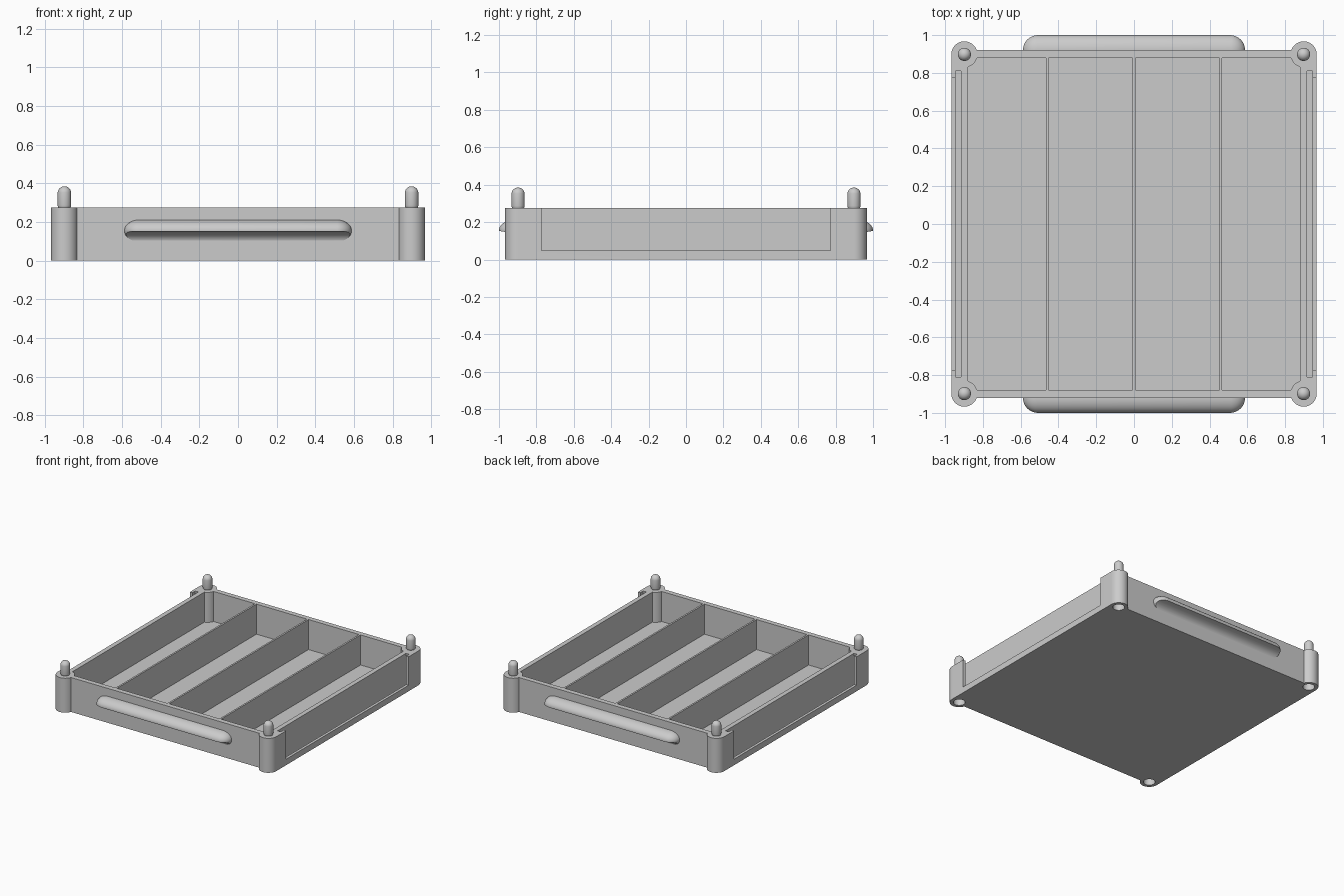
import bpy, bmesh
from math import cos, sin, acos, asin, pi
from mathutils import Matrix, Vector

if "Cube" in bpy.data.objects:
    bpy.data.objects.remove(bpy.data.objects["Cube"], do_unlink=True)

grey = bpy.data.materials.new("light_grey")
grey.use_nodes = True
grey.diffuse_color = (0.6, 0.6, 0.6, 1)
grey.node_tree.nodes["Principled BSDF"].inputs["Base Color"].default_value = (0.6, 0.6, 0.6, 1)

WALL_X, WALL_Y, CAVITY, HEIGHT, FLOOR = 0.967, 0.92, 0.88, 0.275, 0.035
POST, POST_R = 0.898, 0.069
CORNERS = [(1, 1), (-1, 1), (-1, -1), (1, -1)]


def finish(name, bm):
    bmesh.ops.recalc_face_normals(bm, faces=bm.faces)
    mesh = bpy.data.meshes.new(name)
    bm.to_mesh(mesh)
    bm.free()
    mesh.materials.append(grey)
    obj = bpy.data.objects.new(name, mesh)
    bpy.context.collection.objects.link(obj)
    return obj


def activate(obj):
    bpy.ops.object.select_all(action='DESELECT')
    obj.select_set(True)
    bpy.context.view_layer.objects.active = obj


def smooth(obj):
    activate(obj)
    bpy.ops.object.shade_smooth_by_angle(angle=0.6)


def cut(obj, cutter):
    mod = obj.modifiers.new("cut", 'BOOLEAN')
    mod.operation, mod.solver, mod.object = 'DIFFERENCE', 'EXACT', cutter
    activate(obj)
    bpy.ops.object.modifier_apply(modifier=mod.name)
    bpy.data.objects.remove(cutter, do_unlink=True)


def box(name, lo, hi):
    lo, hi = Vector(lo), Vector(hi)
    bm = bmesh.new()
    bmesh.ops.create_cube(bm, size=1, matrix=Matrix.Translation((lo + hi) / 2)
                          @ Matrix.Diagonal((*(hi - lo), 1)))
    return finish(name, bm)


def prism(name, outline, z0, z1):
    bm = bmesh.new()
    face = bm.faces.new([bm.verts.new((x, y, z0)) for x, y in outline])
    ext = bmesh.ops.extrude_face_region(bm, geom=[face])
    top = [v for v in ext["geom"] if isinstance(v, bmesh.types.BMVert)]
    bmesh.ops.translate(bm, verts=top, vec=(0, 0, z1 - z0))
    return finish(name, bm)


def corner_outline(start, end, steps):
    """Closed outline with the same post-centred arc mirrored to each corner."""
    arc = []
    for i in range(steps + 1):
        a = start + (end - start) * i / steps
        arc.append((POST + POST_R * cos(a), POST + POST_R * sin(a)))
    points = []
    for sx, sy in CORNERS:
        points += [(sx * x, sy * y) for x, y in (arc if sx == sy else arc[::-1])]
    return points


# Tray shell with round corner posts
tray = prism("tray", corner_outline(0, pi - asin((WALL_Y - POST) / POST_R), 24), 0, HEIGHT)

# Cavity that leaves the inner side of each post standing
bulge = asin((POST - CAVITY) / POST_R)
cut(tray, prism("cavity", corner_outline(1.5 * pi - bulge, pi + bulge, 8), FLOOR, HEIGHT + 0.1))

# Label slot and window in each side wall
for s in (1, -1):
    for name, inner, outer, half, low in (("slot", 0.917, 0.945, 0.81, 0.02),
                                          ("window", 0.93, 1.0, 0.773, 0.048)):
        xs = sorted((s * inner, s * outer))
        cut(tray, box(name, (xs[0], -half, low), (xs[1], half, HEIGHT + 0.1)))

# Stacking sockets under the posts
for sx, sy in CORNERS:
    bm = bmesh.new()
    bmesh.ops.create_cone(bm, cap_ends=True, segments=32, radius1=0.043, radius2=0.043,
                          depth=0.24, matrix=Matrix.Translation((sx * POST, sy * POST, 0)))
    cut(tray, finish("socket", bm))
smooth(tray)

# Dividers
for i, x in enumerate((-0.46, 0, 0.46)):
    box(f"divider_{i + 1}", (x - 0.007, -CAVITY, FLOOR), (x + 0.007, CAVITY, HEIGHT))

# Domed stacking pins on the posts
for i, (sx, sy) in enumerate(CORNERS):
    bm = bmesh.new()
    bmesh.ops.create_uvsphere(bm, u_segments=32, v_segments=17, radius=0.035)
    for v in bm.verts:
        v.co.z += 0.35 if v.co.z > 0 else 0.29
        v.co += Vector((sx * POST, sy * POST, 0))
    pin = finish(f"pin_{i + 1}", bm)
    smooth(pin)

# Grip ledges: half capsules with a concave underside
for s, name in ((-1, "front_handle"), (1, "back_handle")):
    bm = bmesh.new()
    bmesh.ops.create_uvsphere(bm, u_segments=40, v_segments=21, radius=1,
                              matrix=Matrix.Rotation(pi / 2, 4, 'Y'))
    for v in bm.verts:
        side = 1 if v.co.x > 0 else -1
        v.co = (v.co.x * 0.08 + side * 0.508, s * WALL_Y + v.co.y * 0.08, 0.155 + v.co.z * 0.057)
    cutaway = bmesh.ops.bisect_plane(bm, geom=bm.verts[:] + bm.edges[:] + bm.faces[:],
                                     plane_co=(0, s * 0.9, 0), plane_no=(0, s, 0),
                                     clear_inner=True)
    rim = [e for e in cutaway["geom_cut"] if isinstance(e, bmesh.types.BMEdge)]
    bmesh.ops.contextual_create(bm, geom=rim)
    handle = finish(name, bm)

    bm = bmesh.new()
    bmesh.ops.create_cone(bm, cap_ends=True, segments=64, radius1=1, radius2=1, depth=1.4,
                          matrix=Matrix.Rotation(pi / 2, 4, 'Y'))
    for v in bm.verts:
        v.co = (v.co.x, s * 1.002 + v.co.y * 0.083, 0.098 + v.co.z * 0.054)
    cut(handle, finish("finger_cove", bm))
    smooth(handle)
